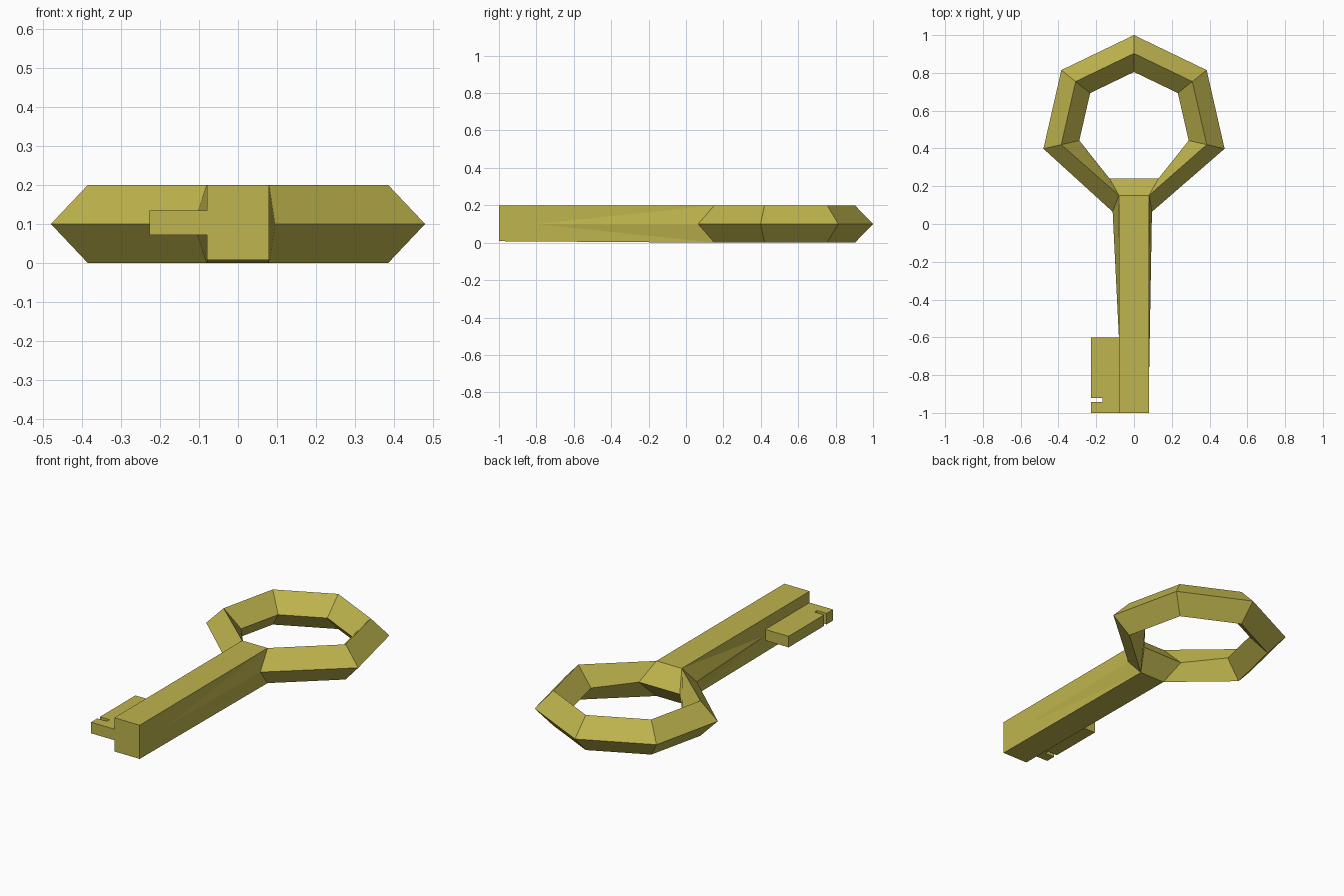
import bpy, bmesh, math

if "Cube" in bpy.data.objects:
    bpy.data.objects.remove(bpy.data.objects["Cube"])

brass = bpy.data.materials.new("brass")
brass.diffuse_color = (0.52, 0.46, 0.075, 1)
brass.use_nodes = True
brass.node_tree.nodes["Principled BSDF"].inputs["Base Color"].default_value = brass.diffuse_color


def make_object(name, bm):
    bmesh.ops.recalc_face_normals(bm, faces=bm.faces)
    mesh = bpy.data.meshes.new(name)
    bm.to_mesh(mesh)
    bm.free()
    mesh.materials.append(brass)
    obj = bpy.data.objects.new(name, mesh)
    bpy.context.collection.objects.link(obj)


# Seven-sided bow with a diamond section, its lowest side drawn out into the shank
SIDES, CENTRE_Y = 7, 0.508
SECTION = [(0.492, 0.1), (0.395, 0.2), (0.297, 0.1), (0.395, 0.0)]  # radius, z
NARROW = {3: (0.095, 0.08, 0.129, 0.08), 4: (-0.113, -0.08, -0.129, -0.08)}

bm = bmesh.new()
rings = []
for i in range(SIDES):
    a = 2 * math.pi * i / SIDES
    ring = []
    for j, (r, z) in enumerate(SECTION):
        x = NARROW[i][j] if i in NARROW else r * math.sin(a)
        ring.append(bm.verts.new((x, CENTRE_Y + r * math.cos(a), z)))
    rings.append(ring)

for i in range(SIDES):
    p, q = rings[i], rings[(i + 1) % SIDES]
    for j in range(4):
        k = (j + 1) % 4
        if i == 3 and j in (0, 3):      # open outer side, where the shank starts
            continue
        bm.faces.new((p[j], p[k], q[k], q[j]))

# Shank: ridged sides flatten out towards the square tip
ends = []
for ring, side, flat_y in ((rings[3], 1, -0.8), (rings[4], -1, -0.6)):
    ridge, top, _, bottom = ring
    end_top = bm.verts.new((side * 0.08, -1, 0.2))
    end_bottom = bm.verts.new((side * 0.08, -1, 0.008))
    flat = bm.verts.new((side * 0.08, flat_y, 0.1))
    for face in ((top, ridge, flat), (top, flat, end_top),
                 (flat, end_bottom, end_top),
                 (bottom, flat, ridge), (bottom, end_bottom, flat)):
        bm.faces.new(face)
    ends.append((top, bottom, end_top, end_bottom))

(t1, b1, et1, eb1), (t2, b2, et2, eb2) = ends
bm.faces.new((t1, t2, et2, et1))
bm.faces.new((b1, eb1, eb2, b2))
bm.faces.new((et1, et2, eb2, eb1))
make_object("bow_and_shank", bm)

# Notched bit on the left of the tip
outline = [(-0.078, -1), (-0.078, -0.6), (-0.227, -0.6), (-0.227, -0.92),
           (-0.167, -0.92), (-0.167, -0.943), (-0.227, -0.943), (-0.227, -1)]
bm = bmesh.new()
face = bm.faces.new([bm.verts.new((x, y, 0.072)) for x, y in outline])
top = bmesh.ops.extrude_face_region(bm, geom=[face], use_keep_orig=True)["geom"]
bmesh.ops.translate(bm, vec=(0, 0, 0.063),
                    verts=[v for v in top if isinstance(v, bmesh.types.BMVert)])
make_object("bit", bm)
